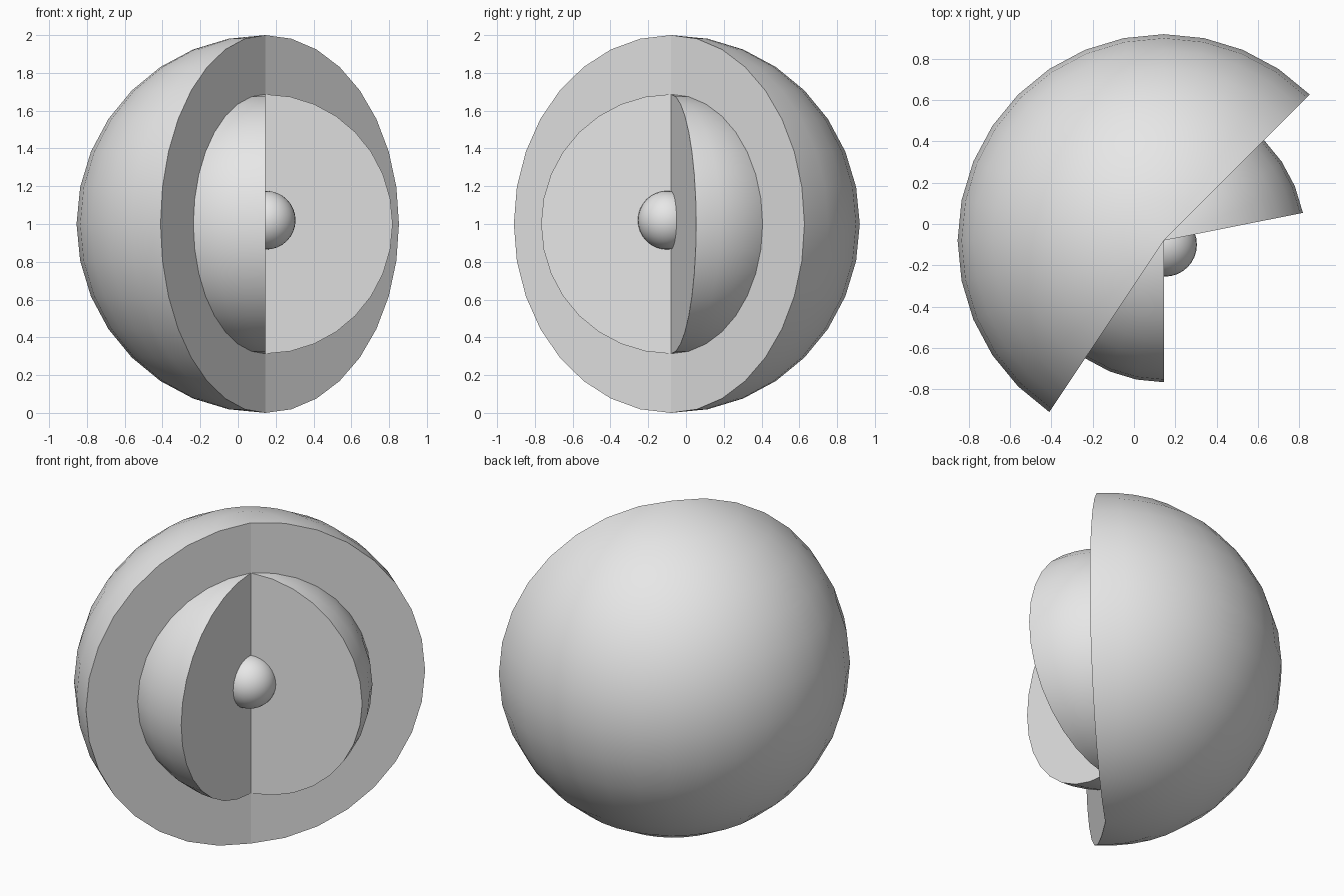
import bpy, bmesh, math
from mathutils import Vector, Matrix

cube = bpy.data.objects.get("Cube")
if cube:
    bpy.data.objects.remove(cube, do_unlink=True)

SEGMENTS, RINGS = 32, 16
STEP = 2 * math.pi / SEGMENTS

grey = bpy.data.materials.new("plain_grey")
grey.use_nodes = True
grey.diffuse_color = (0.8, 0.8, 0.8, 1)
grey.node_tree.nodes["Principled BSDF"].inputs["Base Color"].default_value = (0.8, 0.8, 0.8, 1)


def finish(bm, name, centre):
    mesh = bpy.data.meshes.new(name)
    bm.to_mesh(mesh)
    bm.free()
    mesh.materials.append(grey)
    obj = bpy.data.objects.new(name, mesh)
    obj.location = centre
    bpy.context.collection.objects.link(obj)
    return obj


def ball_sector(name, radius, first, last, centre):
    """Solid part of a ball between two meridians, counted in segments."""
    bm = bmesh.new()
    # Half-circle profile from pole to pole, swept about the upright axis
    turn = Matrix.Rotation(first * STEP, 3, 'Z')
    profile = []
    for i in range(RINGS + 1):
        a = math.pi * i / RINGS
        profile.append(bm.verts.new(turn @ Vector((radius * math.sin(a), 0, radius * math.cos(a)))))
    edges = [bm.edges.new(pair) for pair in zip(profile, profile[1:])]
    bmesh.ops.spin(bm, geom=profile + edges, cent=(0, 0, 0), axis=(0, 0, 1),
                   angle=(last - first) * STEP, steps=last - first)
    bmesh.ops.remove_doubles(bm, verts=bm.verts[:], dist=0.0001)
    for face in bm.faces:
        face.smooth = True

    # Flat cut faces on the two end meridians
    for k in (first, last):
        out = Vector((math.cos(k * STEP), math.sin(k * STEP), 0))
        side = Vector((-out.y, out.x, 0))
        rim = [v for v in bm.verts if abs(v.co.dot(side)) < 0.0001 and v.co.dot(out) > -0.0001]
        rim.sort(key=lambda v: -v.co.z)
        cap = bm.faces.new(rim)
        for edge in cap.edges:
            edge.smooth = False
    bmesh.ops.recalc_face_normals(bm, faces=bm.faces[:])
    return finish(bm, name, centre)


# Outer and middle layers share one upright axis
AXIS = (0.145, -0.08, 1.0)
ball_sector("outer_layer", 1.0, 4, 21, AXIS)
ball_sector("middle_layer", 0.687, 1, 24, AXIS)

# Small whole ball at the heart
bm = bmesh.new()
bmesh.ops.create_uvsphere(bm, u_segments=SEGMENTS, v_segments=RINGS, radius=0.155)
for face in bm.faces:
    face.smooth = True
finish(bm, "core", (0.15, -0.1, 1.02))
